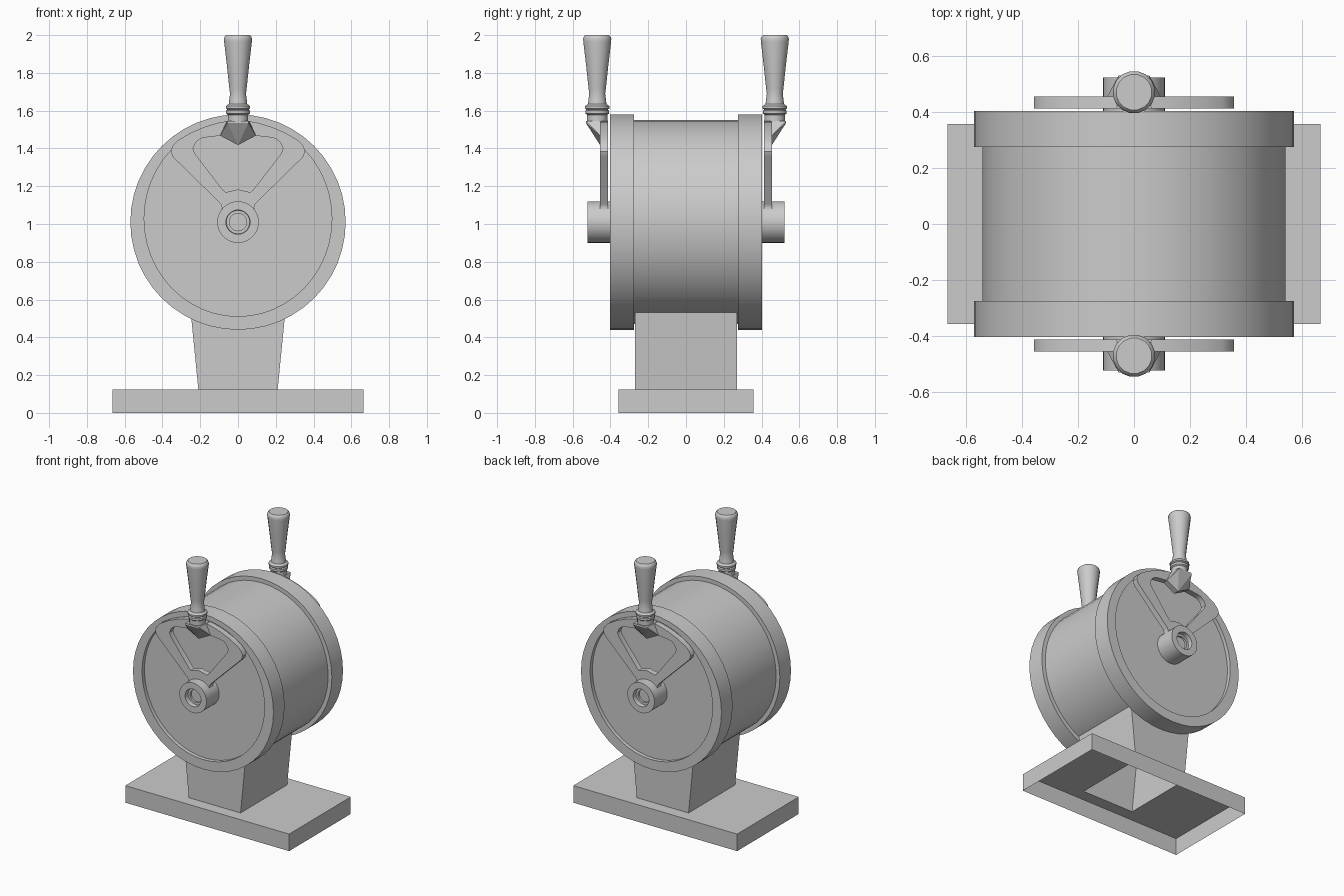
import bpy, bmesh, math
from mathutils import Vector

cube = bpy.data.objects.get("Cube")
if cube:
    bpy.data.objects.remove(cube, do_unlink=True)

grey = bpy.data.materials.new("light_grey")
grey.use_nodes = True
COLOUR = (0.6, 0.6, 0.6, 1)
grey.diffuse_color = COLOUR
grey.node_tree.nodes["Principled BSDF"].inputs["Base Color"].default_value = COLOUR

AXIS_Z = 1.01   # height of the drum axis


def finish(name, bm, smooth=True):
    bmesh.ops.recalc_face_normals(bm, faces=bm.faces)
    mesh = bpy.data.meshes.new(name)
    bm.to_mesh(mesh)
    bm.free()
    mesh.materials.append(grey)
    obj = bpy.data.objects.new(name, mesh)
    bpy.context.collection.objects.link(obj)
    if smooth:
        bpy.ops.object.select_all(action='DESELECT')
        obj.select_set(True)
        bpy.context.view_layer.objects.active = obj
        bpy.ops.object.shade_smooth_by_angle(angle=math.radians(32))
    return obj


def loft(name, loops, caps=(True, True), smooth=True):
    """Skin a row of matching closed loops."""
    bm = bmesh.new()
    rows = [[bm.verts.new(p) for p in loop] for loop in loops]
    n = len(rows[0])
    for a, b in zip(rows, rows[1:]):
        for i in range(n):
            j = (i + 1) % n
            bm.faces.new((a[i], a[j], b[j], b[i]))
    for row, cap in ((rows[0], caps[0]), (rows[-1], caps[1])):
        if cap:
            bm.faces.new(row)
    return finish(name, bm, smooth)


def rect(x, y, z):
    return [(-x, -y, z), (x, -y, z), (x, y, z), (-x, y, z)]


def disc_y(y, rx, rz=None, zc=AXIS_Z, n=48):
    """Loop around the drum axis."""
    rz = rz or rx
    return [(rx * math.cos(t), y, zc + rz * math.sin(t))
            for t in (2 * math.pi * i / n for i in range(n))]


def disc_z(r, y, z, n=16):
    """Loop around an upright axis."""
    return [(r * math.cos(t), y + r * math.sin(t), z)
            for t in (2 * math.pi * (i + 0.5) / n for i in range(n))]


def mirrored(half):
    """Close a left half outline with its mirror image."""
    return half + [(-x, z) for x, z in reversed(half) if abs(x) > 1e-4]


# Hollow base, open below and under the pedestal
loft("base", [rect(0.665, 0.357, 0), rect(0.665, 0.357, 0.125),
              rect(0.21, 0.27, 0.125)], (False, False), False)
loft("pedestal", [rect(0.21, 0.27, 0.125), rect(0.252, 0.27, 0.55)],
     (False, False), False)

# Drum body
loft("drum", [disc_y(-0.3, 0.54), disc_y(0.3, 0.54)])

LEVER_OUTER = mirrored([(0, 1.548), (-0.09, 1.54), (-0.175, 1.515), (-0.25, 1.483),
                        (-0.315, 1.445), (-0.345, 1.415), (-0.356, 1.385),
                        (-0.345, 1.355), (-0.09, 1.105), (-0.085, 1.085),
                        (-0.095, 1.05), (0, 1.04)])
LEVER_WINDOW = mirrored([(0, 1.48), (-0.09, 1.468), (-0.175, 1.458), (-0.2, 1.452),
                         (-0.225, 1.43), (-0.238, 1.40), (-0.23, 1.375),
                         (-0.08, 1.18), (-0.065, 1.168), (0, 1.183)])
GRIP = [(0.055, 1.54), (0.055, 1.578), (0.064, 1.585), (0.064, 1.6), (0.057, 1.606),
        (0.066, 1.612), (0.066, 1.624), (0.05, 1.635), (0.047, 1.66), (0.043, 1.69),
        (0.047, 1.72), (0.06, 1.84), (0.075, 1.965), (0.076, 1.98), (0.072, 1.992),
        (0.064, 2.0)]

for side, s in (("front", -1), ("back", 1)):
    # End flange with a shallow recessed face
    loft(side + "_flange", [
        disc_y(s * 0.274, 0.53), disc_y(s * 0.274, 0.57), disc_y(s * 0.403, 0.57),
        disc_y(s * 0.403, 0.497, 0.517, 1.028),
        disc_y(s * 0.375, 0.497, 0.517, 1.028)])

    # Hub with a bored centre
    loft(side + "_hub", [disc_y(s * y, r, n=32) for y, r in
                         ((0.36, 0.11), (0.522, 0.11), (0.522, 0.064),
                          (0.49, 0.062), (0.49, 0.046), (0.475, 0.046))])

    # Fan-shaped lever plate with a window
    bm = bmesh.new()
    edges = []
    for outline in (LEVER_OUTER, LEVER_WINDOW):
        vs = [bm.verts.new((x, s * 0.412, z)) for x, z in outline]
        edges += [bm.edges.new((vs[i - 1], vs[i])) for i in range(len(vs))]
    bmesh.ops.triangle_fill(bm, use_beauty=True, edges=edges)
    solid = bmesh.ops.extrude_face_region(bm, geom=bm.faces[:], use_keep_orig=True)
    bmesh.ops.translate(bm, vec=Vector((0, s * 0.042, 0)),
                        verts=[v for v in solid["geom"] if isinstance(v, bmesh.types.BMVert)])
    finish(side + "_lever", bm)

    # Wedge bracket carrying the grip
    bm = bmesh.new()
    for x, y, z in ((0.055, 0.53, 1.546), (0.055, 0.53, 1.535), (0.06, 0.415, 1.546),
                    (0.095, 0.455, 1.468), (0.095, 0.415, 1.468), (0, 0.455, 1.418),
                    (0, 0.415, 1.418)):
        for m in ((1, -1) if x else (1,)):
            bm.verts.new((m * x, s * y, z))
    bmesh.ops.convex_hull(bm, input=bm.verts[:])
    finish(side + "_bracket", bm, False)

    # Turned grip
    loft(side + "_grip", [disc_z(r, s * 0.47, z) for r, z in GRIP])
